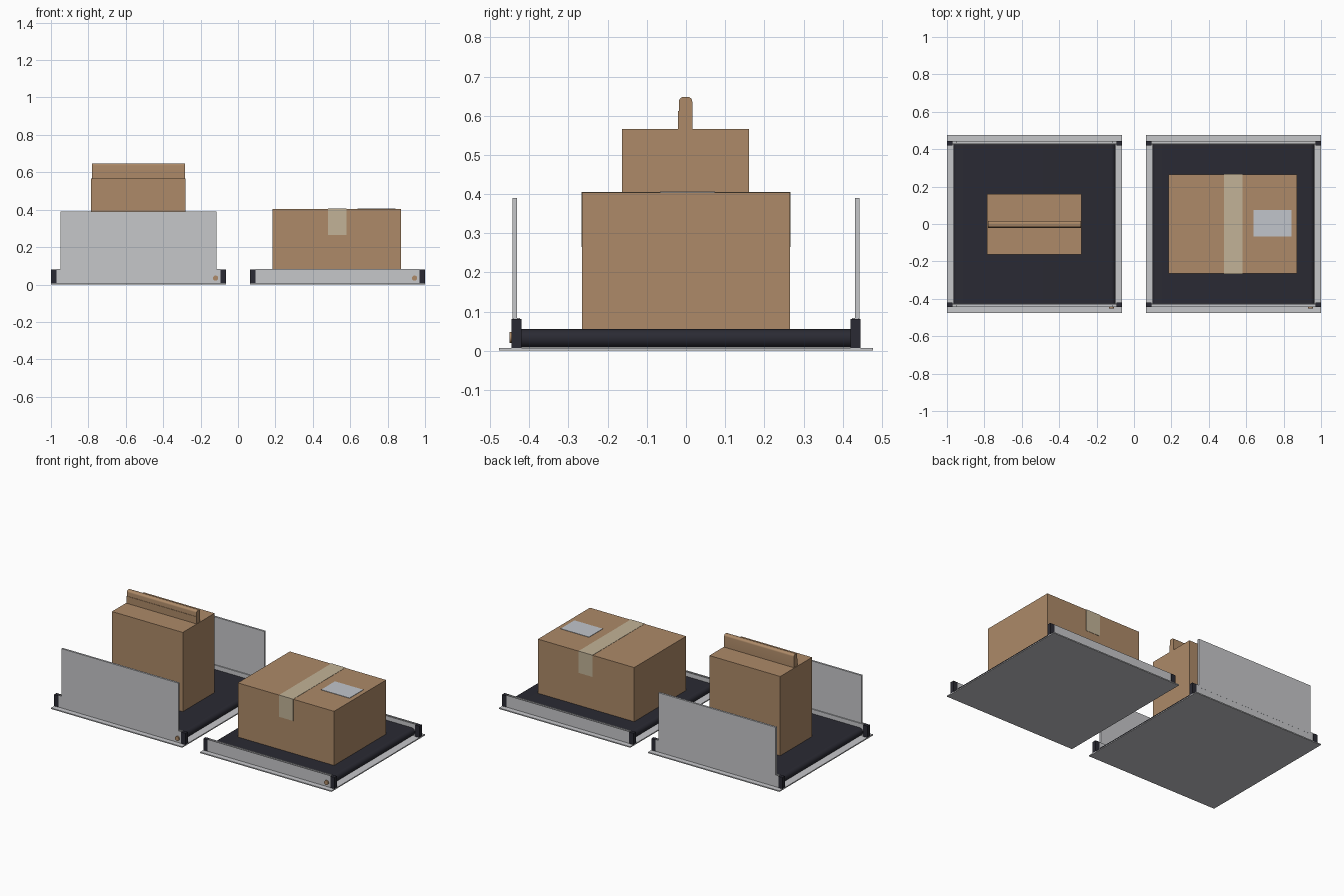
import bpy, bmesh, math

if "Cube" in bpy.data.objects:
    bpy.data.objects.remove(bpy.data.objects["Cube"])


def material(name, rgb):
    m = bpy.data.materials.new(name)
    m.diffuse_color = (*rgb, 1)
    m.use_nodes = True
    m.node_tree.nodes["Principled BSDF"].inputs["Base Color"].default_value = m.diffuse_color
    return m


METAL = material("light_grey_metal", (0.565, 0.571, 0.591))
DARK = material("dark_rubber", (0.023, 0.023, 0.033))
CARD = material("brown_cardboard", (0.418, 0.254, 0.138))
TAPE = material("beige_tape", (0.54, 0.45, 0.31))
LABEL = material("pale_label", (0.535, 0.56, 0.60))


def finish(name, bm, mat, smooth=False):
    bmesh.ops.recalc_face_normals(bm, faces=bm.faces)
    me = bpy.data.meshes.new(name)
    bm.to_mesh(me)
    bm.free()
    me.materials.append(mat)
    ob = bpy.data.objects.new(name, me)
    bpy.context.collection.objects.link(ob)
    if smooth:
        bpy.context.view_layer.objects.active = ob
        ob.select_set(True)
        bpy.ops.object.shade_smooth_by_angle(angle=math.radians(35))
        ob.select_set(False)
    return ob


def box(name, x, y, z, mat):
    """Box from three (low, high) ranges."""
    bm = bmesh.new()
    bmesh.ops.create_cube(bm, size=1)
    for v in bm.verts:
        v.co = [r[0] + (c + 0.5) * (r[1] - r[0]) for c, r in zip(v.co, (x, y, z))]
    return finish(name, bm, mat)


def extrude(name, points, axis, low, high, mat, smooth=False):
    """Closed profile swept along x (points are y, z) or y (points are x, z)."""
    bm = bmesh.new()
    put = (lambda p, t: (t, p[0], p[1])) if axis == "x" else (lambda p, t: (p[0], t, p[1]))
    a = [bm.verts.new(put(p, low)) for p in points]
    b = [bm.verts.new(put(p, high)) for p in points]
    bm.faces.new(a)
    bm.faces.new(b)
    n = len(points)
    for i in range(n):
        j = (i + 1) % n
        bm.faces.new((a[i], a[j], b[j], b[i]))
    return finish(name, bm, mat, smooth)


def arc(cx, cz, r, start, end, steps):
    angles = [math.radians(start + (end - start) * i / steps) for i in range(steps + 1)]
    return [(cx + r * math.cos(t), cz + r * math.sin(t)) for t in angles]


def conveyor(side, cx):
    # Base plate
    box(f"{side}_base_plate", (cx - 0.468, cx + 0.468), (-0.477, 0.477), (0, 0.007), METAL)
    # Belt looped round two end rollers
    r, mid = 0.0235, 0.0315
    loop = arc(cx + 0.434 - r, mid, r, -90, 90, 12) + arc(cx - 0.434 + r, mid, r, 90, 270, 12)
    extrude(f"{side}_belt", loop, "y", -0.424, 0.424, DARK, True)
    for name, s in (("front", -1), ("back", 1)):
        # Side rail with a slot along its top
        rail = [(0.424, 0.007), (0.443, 0.007), (0.443, 0.083), (0.4405, 0.083),
                (0.4405, 0.068), (0.431, 0.068), (0.431, 0.083), (0.424, 0.083)]
        extrude(f"{side}_{name}_rail", [(s * y, z) for y, z in rail], "x",
                cx - 0.438, cx + 0.438, METAL)
        # Dark caps on both rail ends
        for end, e in (("left", -1), ("right", 1)):
            box(f"{side}_{name}_{end}_cap", sorted((cx + e * 0.438, cx + e * 0.468)),
                sorted((s * 0.42, s * 0.445)), (0.007, 0.081), DARK)
    # Round start button on the front rail
    extrude(f"{side}_button", arc(cx + 0.412, 0.034, 0.014, 0, 345, 23), "y",
            -0.451, -0.443, CARD, True)


conveyor("left", -0.532)
conveyor("right", 0.532)

# Guard panels standing in the left rails
for name, s in (("front", -1), ("back", 1)):
    box(f"{name}_guard_panel", (-0.95, -0.114), sorted((s * 0.431, s * 0.4435)),
        (0.07, 0.39), METAL)

# Paper bag with a rolled top
box("bag_body", (-0.785, -0.28), (-0.163, 0.161), (0.055, 0.566), CARD)
roll = ([(-0.018, 0.566), (0.016, 0.566)] + arc(0.004, 0.636, 0.012, 0, 90, 5)
        + arc(-0.006, 0.636, 0.012, 90, 180, 5))
extrude("bag_rolled_top", roll, "x", -0.781, -0.283, CARD, True)
box("bag_fold_flap", (-0.781, -0.283), (-0.0205, -0.017), (0.566, 0.612), CARD)

# Parcel with tape over the top and down both ends
box("parcel", (0.184, 0.871), (-0.265, 0.265), (0.055, 0.404), CARD)
box("tape_top", (0.48, 0.58), (-0.267, 0.267), (0.403, 0.4055), TAPE)
for name, s in (("front", -1), ("back", 1)):
    box(f"tape_{name}", (0.48, 0.58), sorted((s * 0.264, s * 0.267)), (0.265, 0.404), TAPE)

# Shipping label
box("label", (0.64, 0.842), (-0.066, 0.074), (0.403, 0.4065), LABEL)
